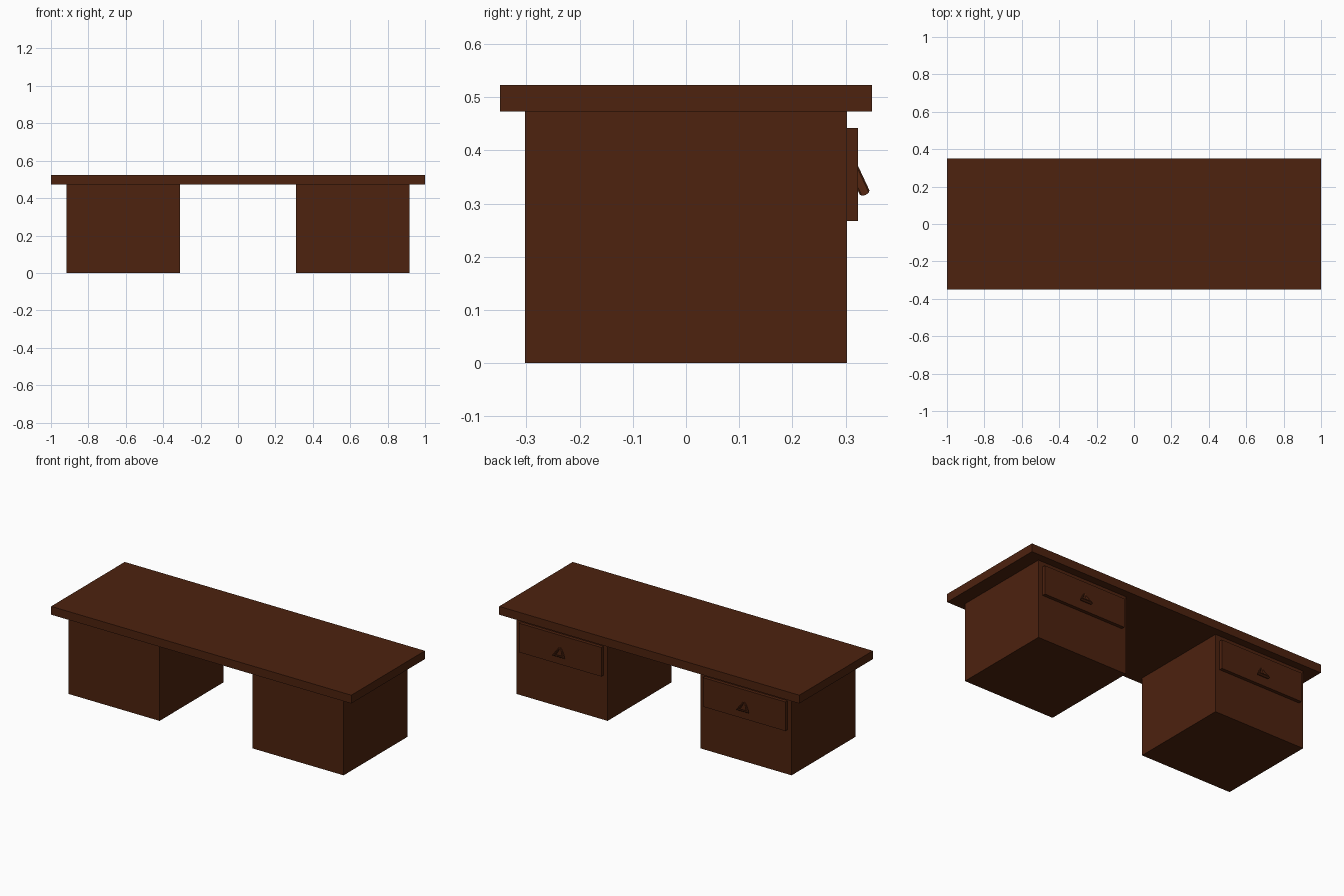
import bpy
import math
from mathutils import Matrix, Vector

if "Cube" in bpy.data.objects:
    bpy.data.objects.remove(bpy.data.objects["Cube"])

wood = bpy.data.materials.new("dark brown wood")
wood.diffuse_color = (0.074, 0.016, 0.0045, 1)
wood.use_nodes = True
wood.node_tree.nodes["Principled BSDF"].inputs["Base Color"].default_value = wood.diffuse_color


def box(name, lo, hi):
    lo, hi = Vector(lo), Vector(hi)
    bpy.ops.mesh.primitive_cube_add(size=1, location=(lo + hi) / 2)
    ob = bpy.context.object
    ob.name = name
    ob.scale = hi - lo
    ob.data.materials.append(wood)
    return ob


def handle(name, x):
    # three-sided ring pull, point upwards, hanging away from the drawer
    bpy.ops.mesh.primitive_torus_add(major_segments=3, minor_segments=8,
                                     major_radius=0.036, minor_radius=0.01)
    ob = bpy.context.object
    ob.name = name
    s, c = math.sin(math.radians(25)), math.cos(math.radians(25))
    ob.matrix_world = Matrix(((0, 1, 0, x),
                              (-s, 0, c, 0.328),
                              (c, 0, s, 0.337),
                              (0, 0, 0, 1)))
    ob.data.materials.append(wood)
    return ob


# desk top
box("desk_top", (-1, -0.35, 0.473), (1, 0.35, 0.523))

# two pedestals, each with a drawer front and a handle on the +y side
for side, x in (("left", -0.613), ("right", 0.613)):
    box(side + "_pedestal", (x - 0.303, -0.303, 0), (x + 0.303, 0.303, 0.473))
    box(side + "_drawer_front", (x - 0.275, 0.295, 0.267), (x + 0.275, 0.323, 0.442))
    handle(side + "_drawer_handle", x)
